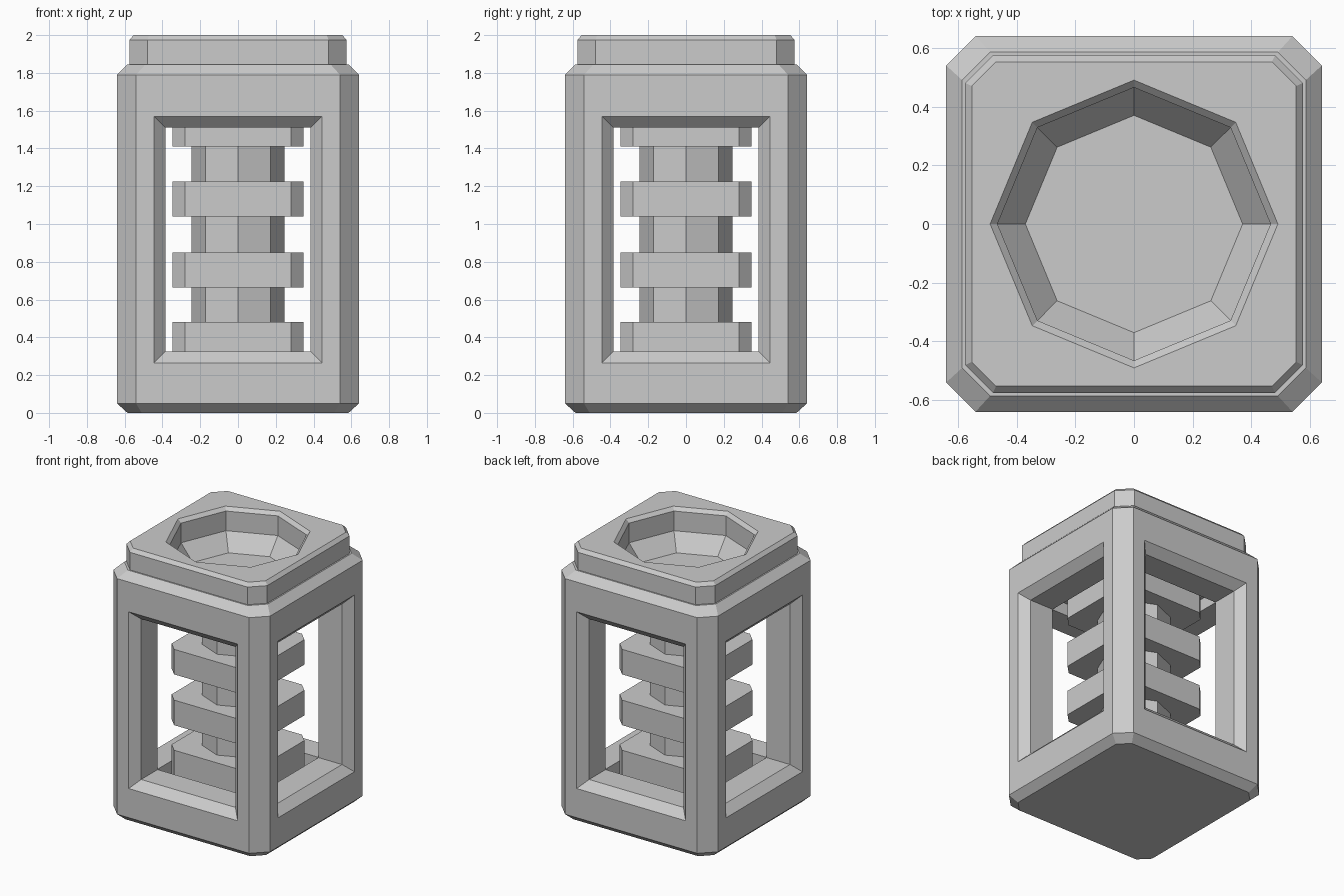
import bpy, bmesh
from math import cos, sin, pi

if "Cube" in bpy.data.objects:
    bpy.data.objects.remove(bpy.data.objects["Cube"])


def loft(name, rings, helper=False):
    """Skin a stack of equal-count point rings and close both ends."""
    bm = bmesh.new()
    rows = [[bm.verts.new(p) for p in ring] for ring in rings]
    n = len(rows[0])
    for a, b in zip(rows, rows[1:]):
        for i in range(n):
            j = (i + 1) % n
            bm.faces.new((a[i], a[j], b[j], b[i]))
    bm.faces.new(rows[0][::-1])
    bm.faces.new(rows[-1])
    bmesh.ops.recalc_face_normals(bm, faces=bm.faces[:])
    mesh = bpy.data.meshes.new(name)
    bm.to_mesh(mesh)
    bm.free()
    ob = bpy.data.objects.new(name, mesh)
    bpy.context.collection.objects.link(ob)
    if helper:
        ob.hide_render = True
        ob.display_type = 'WIRE'
    return ob


def cut_square(h, c, z):
    """Square of half size h with clipped corners starting at c."""
    return [(x, y, z) for x, y in ((h, -c), (h, c), (c, h), (-c, h),
                                   (-h, c), (-h, -c), (-c, -h), (c, -h))]


def octagon(r, z):
    return [(r * cos(i * pi / 4), r * sin(i * pi / 4), z) for i in range(8)]


def window_rect(grow, depth, along_x):
    h, lo, hi = 0.385 + grow, 0.325 - grow, 1.51 + grow
    pts = [(-h, lo), (h, lo), (h, hi), (-h, hi)]
    return [(depth, u, z) if along_x else (u, depth, z) for u, z in pts]


# Outer housing with bevelled base, shoulder and raised cap
housing = loft("housing", [
    cut_square(0.585, 0.51, 0), cut_square(0.64, 0.54, 0.05),
    cut_square(0.64, 0.54, 1.79), cut_square(0.585, 0.49, 1.845),
    cut_square(0.575, 0.48, 1.845), cut_square(0.575, 0.48, 1.975),
    cut_square(0.552, 0.47, 2.0)])

# Cutters: bevelled windows through both directions, inner chamber, top bowl
cutters = []
for along_x in (False, True):
    steps = ((0.08, -0.66), (0, -0.58), (0, 0.58), (0.08, 0.66))
    cutters.append(loft("window_cutter",
                        [window_rect(g, d, along_x) for g, d in steps], True))
k = 0.388
cutters.append(loft("chamber_cutter", [
    [(-k, -k, z), (k, -k, z), (k, k, z), (-k, k, z)] for z in (0.2, 1.6)], True))
cutters.append(loft("bowl_cutter", [
    octagon(0.37, 1.71), octagon(0.465, 1.83), octagon(0.465, 1.975),
    octagon(0.51, 2.02)], True))
for cutter in cutters:
    mod = housing.modifiers.new(cutter.name, 'BOOLEAN')
    mod.operation = 'DIFFERENCE'
    mod.solver = 'EXACT'
    mod.object = cutter

# Central column with square collars; the lowest reaches the chamber floor
loft("core_column", [octagon(0.245, 0.19), octagon(0.245, 1.61)])
for z0, z1 in ((0.19, 0.48), (0.665, 0.85), (1.04, 1.225), (1.41, 1.61)):
    loft("column_collar", [cut_square(0.346, 0.28, z) for z in (z0, z1)])
